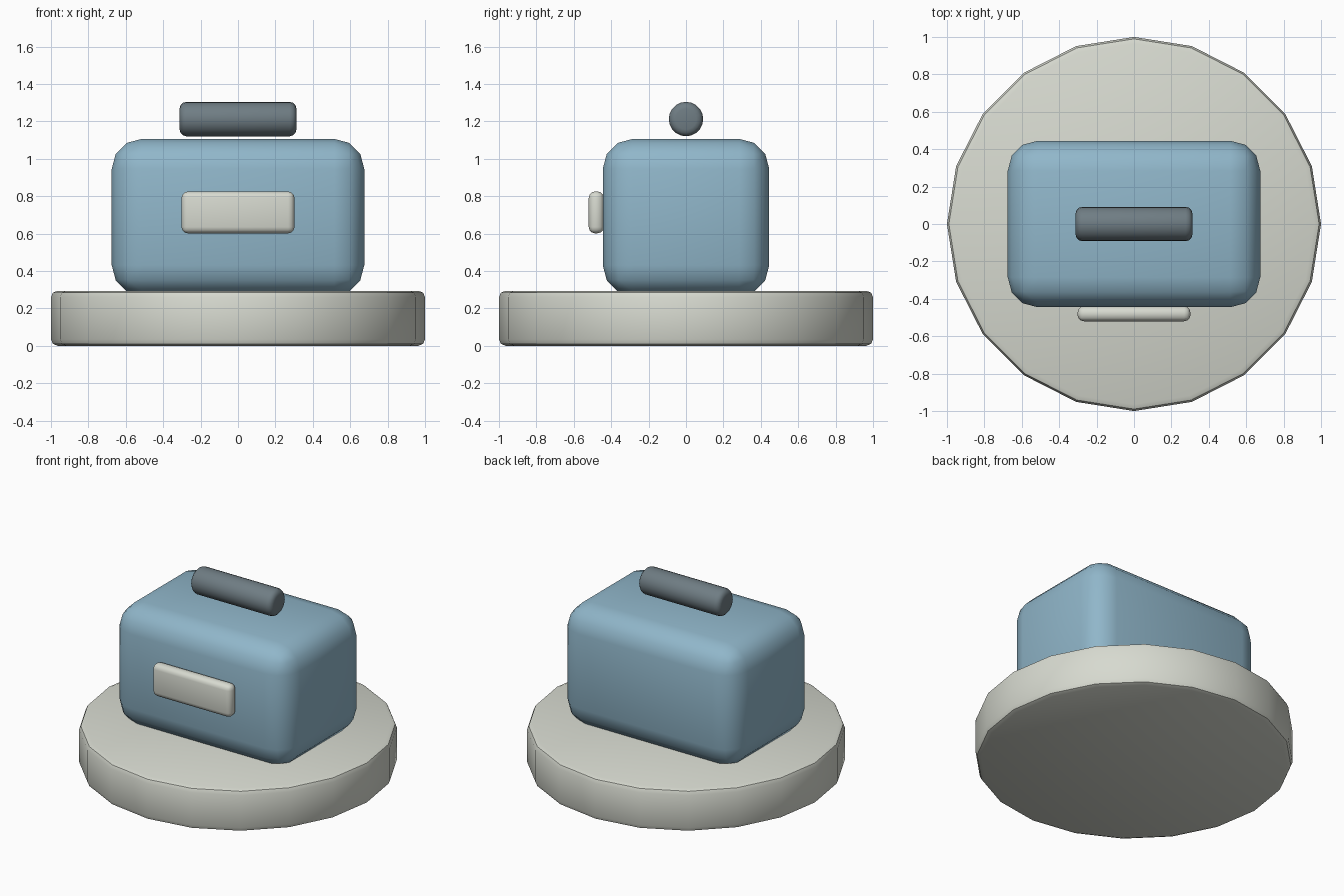
import bpy
import math

cube = bpy.data.objects.get("Cube")
if cube:
    bpy.data.objects.remove(cube, do_unlink=True)


def make_material(name, rgb):
    mat = bpy.data.materials.new(name)
    mat.use_nodes = True
    mat.diffuse_color = (*rgb, 1)
    mat.node_tree.nodes["Principled BSDF"].inputs["Base Color"].default_value = (*rgb, 1)
    return mat


def finish(name, mat, bevel, segments):
    """Name, colour, round and smooth the active primitive."""
    obj = bpy.context.object
    obj.name = name
    obj.data.materials.append(mat)
    bpy.ops.object.transform_apply(location=False, rotation=True, scale=True)
    mod = obj.modifiers.new("Rounded edges", 'BEVEL')
    mod.width = bevel
    mod.segments = segments
    mod.limit_method = 'ANGLE'
    mod.angle_limit = math.radians(30)
    bpy.ops.object.modifier_apply(modifier=mod.name)
    bpy.ops.object.shade_smooth_by_angle(angle=math.radians(40))
    return obj


def rounded_box(name, mat, centre, size, bevel, segments):
    bpy.ops.mesh.primitive_cube_add(size=1, location=centre)
    bpy.context.object.scale = size
    return finish(name, mat, bevel, segments)


def rounded_cylinder(name, mat, centre, radius, length, sides, bevel, segments, tilt=(0, 0, 0)):
    bpy.ops.mesh.primitive_cylinder_add(vertices=sides, radius=radius, depth=length,
                                        location=centre, rotation=tilt)
    return finish(name, mat, bevel, segments)


stone = make_material("pale stone", (0.68, 0.70, 0.63))
blue = make_material("dusty blue", (0.28, 0.47, 0.59))
slate = make_material("dark slate", (0.16, 0.205, 0.23))

# Round base plate
rounded_cylinder("base", stone, (0, 0, 0.147), 1.0, 0.294, 20, 0.035, 2)

# Main body, sunk slightly into the base
rounded_box("body", blue, (0, 0, 0.688), (1.35, 0.89, 0.836), 0.16, 3)

# Blank plate on the front
rounded_box("front_plate", stone, (0, -0.48, 0.713), (0.604, 0.08, 0.224), 0.034, 3)

# Grip lying across the top
rounded_cylinder("top_grip", slate, (0, 0, 1.212), 0.092, 0.625, 20, 0.036, 3,
                 (0, math.pi / 2, 0))
